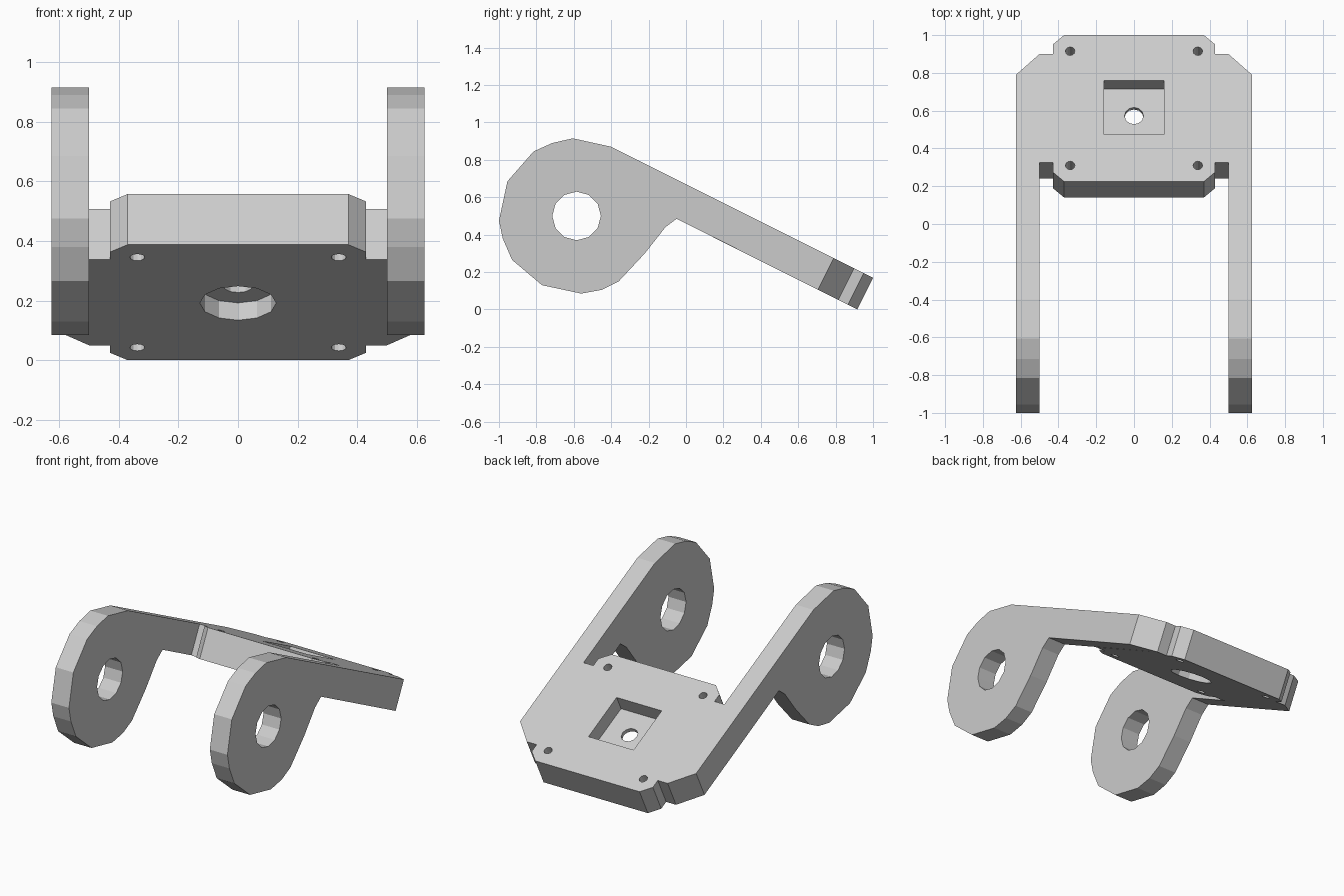
import bpy, bmesh
from math import sin, cos, pi

if "Cube" in bpy.data.objects:
    bpy.data.objects.remove(bpy.data.objects["Cube"])

THICK = 0.19                      # plate thickness
DY, DZ = 0.447, 0.894             # normal of the sloping plate in y and z


def slope(x, y, w):
    """Point at depth w below the sloping top surface, located by its top-view x, y."""
    return (x, y - DY * w, 0.17 + (1 - y) * 0.5 - DZ * w)


def solid(name, ring_a, ring_b):
    """Closed solid between two matching outlines."""
    bm = bmesh.new()
    a = [bm.verts.new(p) for p in ring_a]
    b = [bm.verts.new(p) for p in ring_b]
    n = len(a)
    bm.faces.new(a)
    bm.faces.new(b[::-1])
    for i in range(n):
        j = (i + 1) % n
        bm.faces.new((a[j], a[i], b[i], b[j]))
    bmesh.ops.recalc_face_normals(bm, faces=bm.faces)
    mesh = bpy.data.meshes.new(name)
    bm.to_mesh(mesh)
    bm.free()
    obj = bpy.data.objects.new(name, mesh)
    bpy.context.collection.objects.link(obj)
    return obj


def slab(name, pts, w0, w1):
    """Solid that follows the plate slope from depth w0 to w1."""
    return solid(name, [slope(x, y, w0) for x, y in pts], [slope(x, y, w1) for x, y in pts])


def circle(cx, cy, r, ry, n=12):
    return [(cx + r * cos(2 * pi * i / n), cy + ry * sin(2 * pi * i / n)) for i in range(n)]


def cut(target, cutter):
    mod = target.modifiers.new("cut", 'BOOLEAN')
    mod.operation = 'DIFFERENCE'
    mod.solver = 'EXACT'
    mod.object = cutter
    bpy.context.view_layer.objects.active = target
    bpy.ops.object.modifier_apply(modifier=mod.name)
    bpy.data.objects.remove(cutter)


# Mounting plate with notched, chamfered corners
half = [(0.37, 1.0), (0.43, 0.95), (0.43, 0.90), (0.50, 0.90),
        (0.50, 0.325), (0.43, 0.325), (0.43, 0.275), (0.37, 0.225)]
plate = slab("mounting_plate", half + [(-x, y) for x, y in reversed(half)], 0, THICK)

# Square pocket, round counterbore below, and the hole joining them
pocket_y = 0.6175
s, t = 0.16, 0.1425
cut(plate, slab("pocket_cutter", [(-s, pocket_y - t), (s, pocket_y - t),
                                  (s, pocket_y + t), (-s, pocket_y + t)], -0.1, 0.10))
cut(plate, slab("counterbore_cutter", circle(0, pocket_y, 0.128, 0.128 * DZ), 0.125, 0.3))
cut(plate, slab("centre_hole_cutter", circle(0, pocket_y, 0.05, 0.05 * DZ), 0.05, 0.25))

# Four screw holes
for x in (-0.338, 0.338):
    for y in (0.31, 0.915):
        cut(plate, slab("screw_hole_cutter", circle(x, y, 0.025, 0.025 * DZ), -0.1, 0.3))

# Side arms: rounded eye at the front, chamfered tail beside the plate
eye = [(-0.05, 0.485), (-0.11, 0.44), (-0.22, 0.30), (-0.36, 0.15), (-0.45, 0.105),
       (-0.56, 0.085), (-0.77, 0.13), (-0.93, 0.265), (-0.98, 0.38), (-1.0, 0.475),
       (-0.955, 0.685), (-0.815, 0.845), (-0.715, 0.89), (-0.605, 0.915), (-0.40, 0.87)]


def arm_ring(x, tail_y):
    return [(x, y, z) for y, z in eye] + [slope(x, tail_y, 0), slope(x, tail_y, THICK)]


for side, label in ((-1, "left"), (1, "right")):
    arm = solid(label + "_arm", arm_ring(side * 0.50, 0.90), arm_ring(side * 0.625, 0.79))
    bore = circle(-0.585, 0.50, 0.13, 0.13)
    cut(arm, solid("bore_cutter", [(side * 0.4, y, z) for y, z in bore],
                   [(side * 0.7, y, z) for y, z in bore]))
